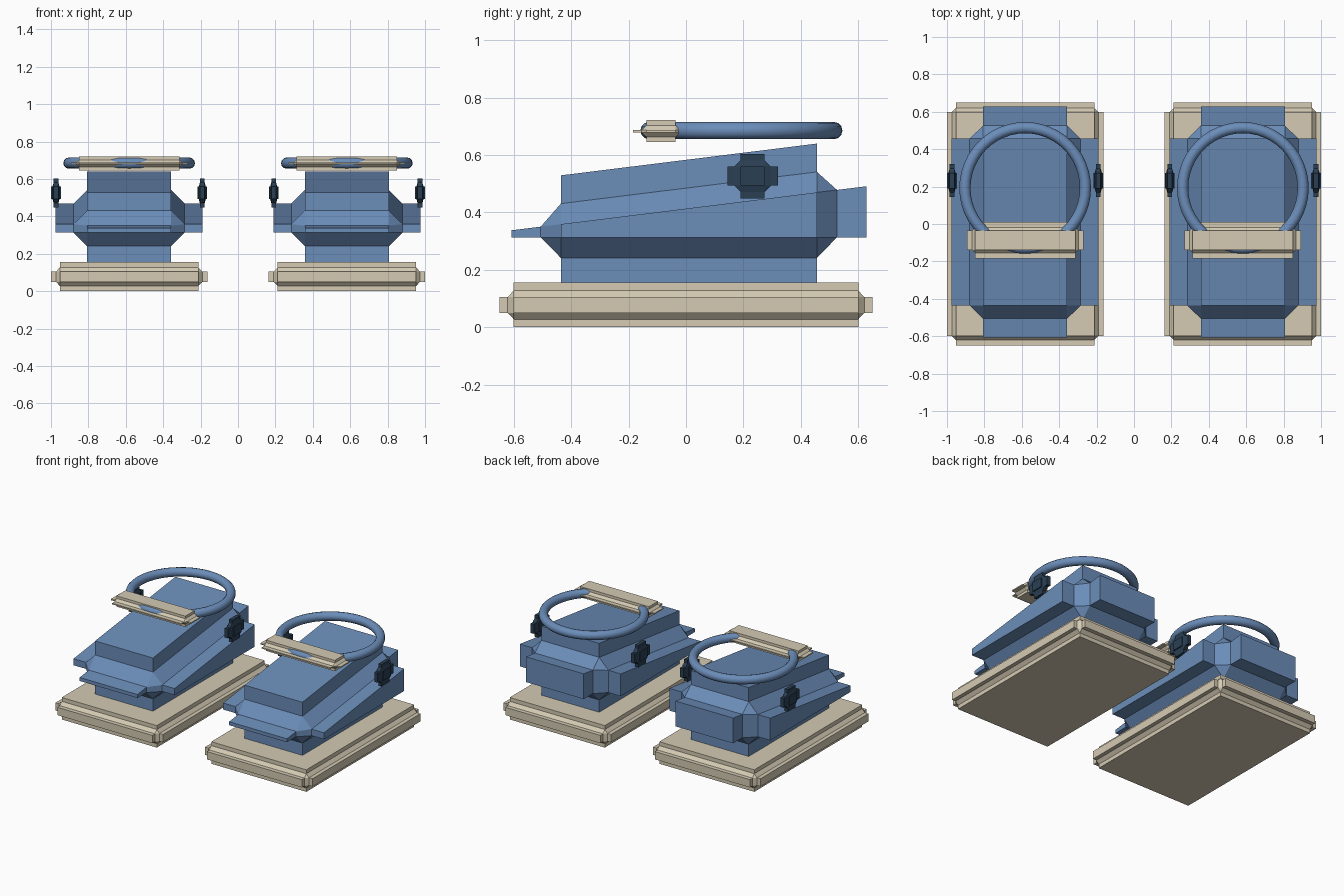
import bpy, bmesh
from itertools import product

if "Cube" in bpy.data.objects:
    bpy.data.objects.remove(bpy.data.objects["Cube"])


def material(name, rgb):
    m = bpy.data.materials.new(name)
    m.diffuse_color = (*rgb, 1)
    m.use_nodes = True
    m.node_tree.nodes["Principled BSDF"].inputs["Base Color"].default_value = m.diffuse_color
    return m


BLUE = material("denim blue", (0.147, 0.266, 0.485))
BEIGE = material("sand beige", (0.665, 0.597, 0.455))
NAVY = material("dark navy", (0.023, 0.050, 0.088))


def stepped_box(name, mat, centre, face, core, outer, slope=0.0):
    """Chamfered box (half sizes face/core) whose six faces are extruded to outer.
    Slope raises the upper half along y."""
    bm = bmesh.new()
    signs = list(product((-1, 1), repeat=3))

    def add(axis, s, reach):
        p = [s[i] * (reach[i] if i == axis else face[i]) for i in range(3)]
        p = [p[i] + centre[i] for i in range(3)]
        if s[2] > 0:
            p[2] += slope * p[1]
        return bm.verts.new(p)

    inner = {(a, s): add(a, s, core) for a in range(3) for s in signs}
    tip = {(a, s): add(a, s, outer) for a in range(3) for s in signs}

    # corner triangles of the chamfered core
    for s in signs:
        bm.faces.new([inner[a, s] for a in range(3)])
    for a in range(3):
        b, c = (a + 1) % 3, (a + 2) % 3

        def sign(va, vb, vc):
            s = [0, 0, 0]
            s[a], s[b], s[c] = va, vb, vc
            return tuple(s)

        # chamfer strips running along this axis
        for vb, vc in product((-1, 1), repeat=2):
            lo, hi = sign(-1, vb, vc), sign(1, vb, vc)
            bm.faces.new([inner[b, lo], inner[b, hi], inner[c, hi], inner[c, lo]])
        # extruded block on both ends of this axis
        for va in (-1, 1):
            loop = [sign(va, *q) for q in ((-1, -1), (1, -1), (1, 1), (-1, 1))]
            bm.faces.new([tip[a, s] for s in loop])
            for s, t in zip(loop, loop[1:] + loop[:1]):
                bm.faces.new([inner[a, s], inner[a, t], tip[a, t], tip[a, s]])

    bmesh.ops.recalc_face_normals(bm, faces=bm.faces)
    mesh = bpy.data.meshes.new(name)
    bm.to_mesh(mesh)
    bm.free()
    mesh.materials.append(mat)
    obj = bpy.data.objects.new(name, mesh)
    bpy.context.collection.objects.link(obj)
    return obj


for side, x in (("left", -0.582), ("right", 0.582)):
    # sole slab
    stepped_box(side + "_sole", BEIGE, (x, 0, 0.0775),
                (0.37, 0.60, 0.0275), (0.391, 0.621, 0.05), (0.418, 0.65, 0.0775))
    # sloping shoe body
    stepped_box(side + "_body", BLUE, (x, 0.01, 0.363),
                (0.225, 0.446, 0.05), (0.297, 0.516, 0.1215), (0.393, 0.618, 0.22),
                slope=0.124)
    # side studs
    for end in (-1, 1):
        stepped_box(side + ("_inner_stud" if end * x < 0 else "_outer_stud"), NAVY,
                    (x + end * 0.391, 0.232, 0.526),
                    (0.013, 0.042, 0.033), (0.019, 0.064, 0.055), (0.026, 0.088, 0.077))
    # ankle ring
    bpy.ops.mesh.primitive_torus_add(major_segments=48, minor_segments=12,
                                     major_radius=0.322, minor_radius=0.03,
                                     location=(x, 0.193, 0.685))
    ring = bpy.context.object
    ring.name = side + "_ankle_ring"
    ring.data.materials.append(BLUE)
    bpy.ops.object.shade_smooth()
    # strap bar across the front of the ring
    stepped_box(side + "_strap", BEIGE, (x, -0.087, 0.683),
                (0.268, 0.051, 0.004), (0.284, 0.068, 0.02), (0.312, 0.098, 0.038))
